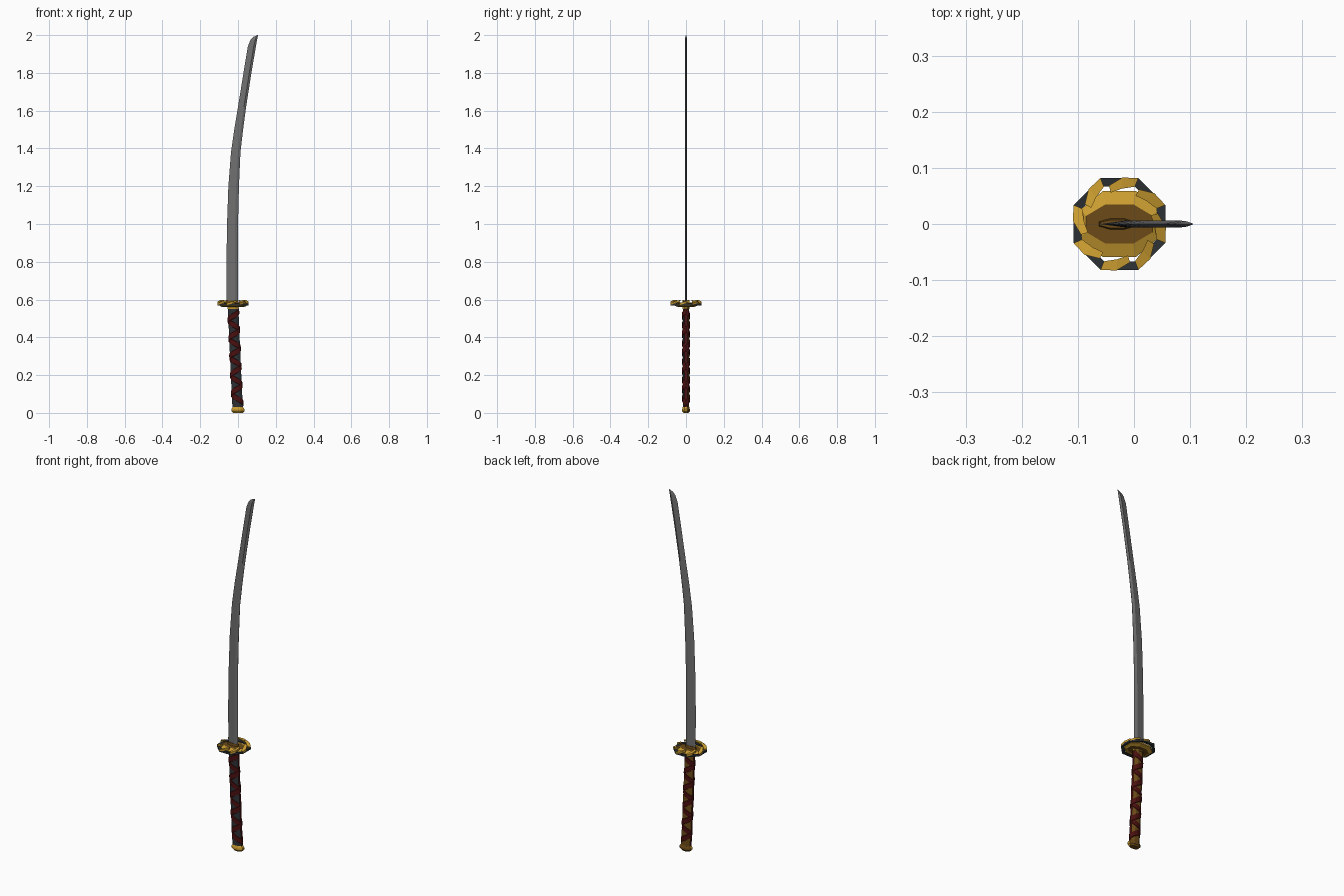
import bpy, bmesh, math
from math import sin, cos, pi

if "Cube" in bpy.data.objects:
    bpy.data.objects.remove(bpy.data.objects["Cube"])


def material(name, rgb):
    m = bpy.data.materials.new(name)
    m.diffuse_color = (*rgb, 1)
    m.use_nodes = True
    m.node_tree.nodes["Principled BSDF"].inputs["Base Color"].default_value = m.diffuse_color
    return m


STEEL = material("grey steel", (0.16, 0.16, 0.16))
GOLD = material("gold", (0.60, 0.34, 0.03))
SLATE = material("dark slate", (0.026, 0.03, 0.034))
RED = material("dark red cord", (0.07, 0.005, 0.005))
BROWN = material("brown gold", (0.15, 0.07, 0.009))


def loft(name, rings, mats, rule=None, loop=False):
    """Skin closed rings of points; cap the ends or join the last ring to the first."""
    bm = bmesh.new()
    rows = [[bm.verts.new(p) for p in r] for r in rings]
    n = len(rows[0])
    pairs = list(zip(rows, rows[1:])) + ([(rows[-1], rows[0])] if loop else [])
    for a, b in pairs:
        for i in range(n):
            j = (i + 1) % n
            bm.faces.new((a[i], a[j], b[j], b[i]))
    if not loop:
        bm.faces.new(rows[0][::-1])
        bm.faces.new(rows[-1])
    bmesh.ops.recalc_face_normals(bm, faces=bm.faces)
    if rule:
        for f in bm.faces:
            f.material_index = rule(f)
    me = bpy.data.meshes.new(name)
    bm.to_mesh(me)
    bm.free()
    for m in mats:
        me.materials.append(m)
    ob = bpy.data.objects.new(name, me)
    bpy.context.collection.objects.link(ob)
    return ob


def oval(cx, z, rx, ry, n=8):
    return [(cx + rx * cos(2 * pi * (i + .5) / n), ry * sin(2 * pi * (i + .5) / n), z)
            for i in range(n)]


def centre(z):
    """Gentle lean of the grip."""
    return -0.026 * min(z / 0.56, 1) ** 0.9


# Blade: convex edge on the left, spine on the right, ridge near the spine
stations = [(0.57, -0.060, 0.000), (0.80, -0.061, 0.000), (1.00, -0.058, 0.000),
            (1.20, -0.051, 0.005), (1.38, -0.037, 0.013), (1.50, -0.020, 0.027),
            (1.62, 0.000, 0.043), (1.80, 0.029, 0.071), (1.94, 0.052, 0.095),
            (1.975, 0.066, 0.101), (1.99, 0.080, 0.104), (2.0, 0.103, 0.106)]
rings = []
for z, xl, xr in stations:
    w = xr - xl
    t = 0.006 * min(1, w / 0.04)
    ridge = xr - 0.27 * w
    rings.append([(xl, 0, z), (ridge, -t, z), (xr, -t * .1, z), (xr, t * .1, z), (ridge, t, z)])
loft("blade", rings, [STEEL])

# Grip core: slate on the front, red at the narrow sides, brown at the back
zs = [0.03 + 0.53 * i / 8 for i in range(9)]
loft("grip_core", [oval(centre(z), z, 0.030, 0.018) for z in zs], [SLATE, BROWN, RED],
     lambda f: 0 if f.normal.y < -0.2 else 1 if f.normal.y > 0.2 else 2)

# Criss-cross cord: two flat bands wound in opposite directions
for name, sign in (("cord_left", 1), ("cord_right", -1)):
    turns, per = 5, 12
    rings = []
    for i in range(turns * per + 1):
        a = sign * 2 * pi * i / per
        z = 0.052 + 0.486 * i / (turns * per)

        def pt(off, zz):
            return (centre(zz) + (0.0275 + off) * cos(a), (0.0175 + off) * sin(a), zz)
        top = 0.0035 + 0.0007 * sign
        rings.append([pt(0, z - .016), pt(top, z - .014), pt(top, z + .014), pt(0, z + .016)])
    loft(name, rings, [RED])


def back_brown(f):
    return 1 if f.normal.y > 0 or f.normal.z < -0.9 else 0


# Pommel cap and the collar under the guard
loft("pommel", [oval(0.0, 0.0, 0.027, 0.015), oval(0, 0.009, 0.037, 0.022),
                oval(0, 0.020, 0.037, 0.022), oval(-0.001, 0.032, 0.029, 0.018)],
     [GOLD, BROWN], back_brown)
loft("grip_collar", [oval(-0.026, 0.550, 0.031, 0.020), oval(-0.026, 0.575, 0.035, 0.023)],
     [GOLD, BROWN], back_brown)

# Guard centre: gold oval plate with a brown face, and a collar around the blade
G = -0.026
loft("guard_plate", [oval(G, 0.560, 0.062, 0.040), oval(G, 0.566, 0.076, 0.064),
                     oval(G, 0.574, 0.076, 0.064), oval(G, 0.582, 0.064, 0.038)],
     [GOLD, BROWN], lambda f: 1 if abs(f.normal.z) > 0.98 else 0)
loft("blade_collar", [oval(-0.030, 0.578, 0.036, 0.011), oval(-0.030, 0.594, 0.033, 0.008)],
     [BROWN])

# Guard rim: thin slate octagon seen between eight overlapping gold leaves
rings = []
for i in range(8):
    a = 2 * pi * (i + .5) / 8
    rings.append([(G + r * cos(a), r * sin(a), z) for r, z in
                  ((0.0885, 0.568), (0.0885, 0.578), (0.072, 0.576), (0.072, 0.570))])
loft("guard_rim", rings, [SLATE], loop=True)

for i in range(8):
    rings = []
    for step, (r0, r1, lift) in enumerate(((0.072, 0.0885, 0.002), (0.063, 0.083, 0.010),
                                           (0.058, 0.071, 0.018))):
        a = 2 * pi * (i + .5 + step * .42) / 8
        for_side = [(r0, -.003), (r1, -.009), (r1, .001), (r0, .003)]
        rings.append([(G + r * cos(a), r * sin(a), 0.578 + lift + h) for r, h in for_side])
    loft("guard_leaf", rings, [GOLD])
